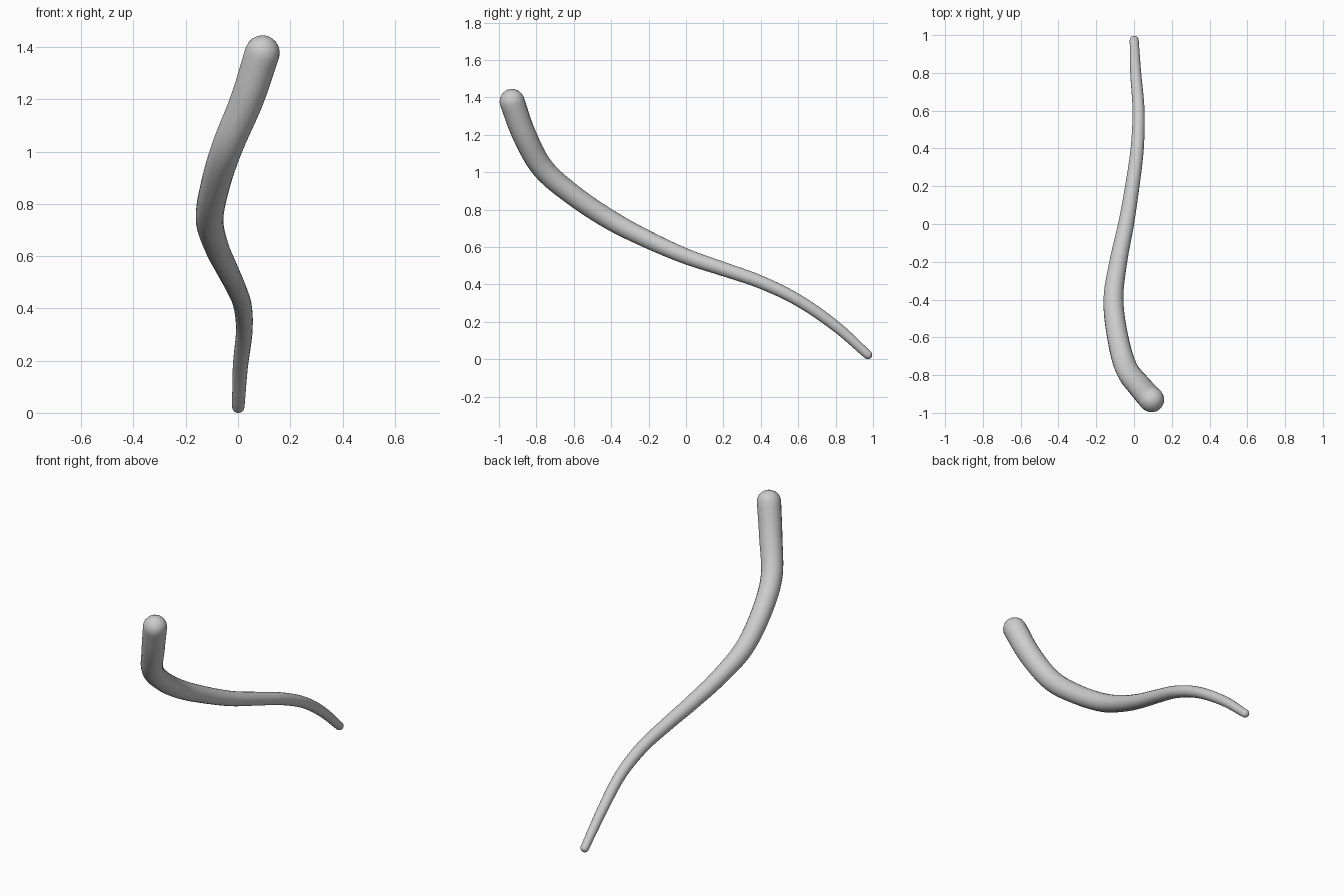
import bpy, bmesh, math
from mathutils import Vector

if "Cube" in bpy.data.objects:
    bpy.data.objects.remove(bpy.data.objects["Cube"])

SIDES, STEPS, CAP = 20, 6, 5

# Centreline of the tapering tendril: x, y, z, radius
path = [
    (0.093, -0.930, 1.378, 0.067), (0.035, -0.865, 1.200, 0.064),
    (-0.040, -0.765, 1.020, 0.060), (-0.086, -0.600, 0.875, 0.056),
    (-0.109, -0.400, 0.742, 0.053), (-0.083, -0.200, 0.638, 0.047),
    (-0.042, 0.000, 0.550, 0.042), (-0.009, 0.200, 0.482, 0.038),
    (0.017, 0.400, 0.412, 0.035), (0.024, 0.600, 0.315, 0.032),
    (0.009, 0.800, 0.177, 0.029), (0.001, 0.972, 0.024, 0.024)]
pts = [Vector(p) for p in path]
pts = [2 * pts[0] - pts[1]] + pts + [2 * pts[-1] - pts[-2]]


def spline(a, b, c, d, t):
    return 0.5 * (2 * b + (c - a) * t + (2 * a - 5 * b + 4 * c - d) * t ** 2
                  + (3 * b - a - 3 * c + d) * t ** 3)


samples = [spline(*pts[i:i + 4], k / STEPS)
           for i in range(len(pts) - 3) for k in range(STEPS)] + [pts[-2]]
centres = [Vector(s[:3]) for s in samples]
radii = [s[3] for s in samples]


def dome(centre, axis, radius):
    """Rings of a rounded end, from the body outwards."""
    return [(centre + axis * radius * math.sin(a), radius * math.cos(a))
            for a in (math.pi / 2 * k / CAP for k in range(1, CAP))]


# Rounded ends joined to the body
start = (centres[0] - centres[1]).normalized()
end = (centres[-1] - centres[-2]).normalized()
rings = (dome(centres[0], start, radii[0])[::-1] + list(zip(centres, radii))
         + dome(centres[-1], end, radii[-1]))
tips = (centres[0] + start * radii[0], centres[-1] + end * radii[-1])

# Skin the rings
bm = bmesh.new()
side = Vector((1, 0, 0))
loops = []
for i, (c, r) in enumerate(rings):
    tangent = (rings[min(i + 1, len(rings) - 1)][0] - rings[max(i - 1, 0)][0]).normalized()
    side = (side - tangent * side.dot(tangent)).normalized()
    up = tangent.cross(side)
    loops.append([bm.verts.new(c + r * (side * math.cos(a) + up * math.sin(a)))
                  for a in (2 * math.pi * k / SIDES for k in range(SIDES))])
for a, b in zip(loops, loops[1:]):
    for k in range(SIDES):
        n = (k + 1) % SIDES
        bm.faces.new((a[k], a[n], b[n], b[k]))
for tip, loop in zip(tips, (loops[0], loops[-1])):
    v = bm.verts.new(tip)
    for k in range(SIDES):
        bm.faces.new((v, loop[k], loop[(k + 1) % SIDES]))
bmesh.ops.recalc_face_normals(bm, faces=bm.faces)
for f in bm.faces:
    f.smooth = True

mesh = bpy.data.meshes.new("tendril")
bm.to_mesh(mesh)
bm.free()
bpy.context.collection.objects.link(bpy.data.objects.new("tendril", mesh))
